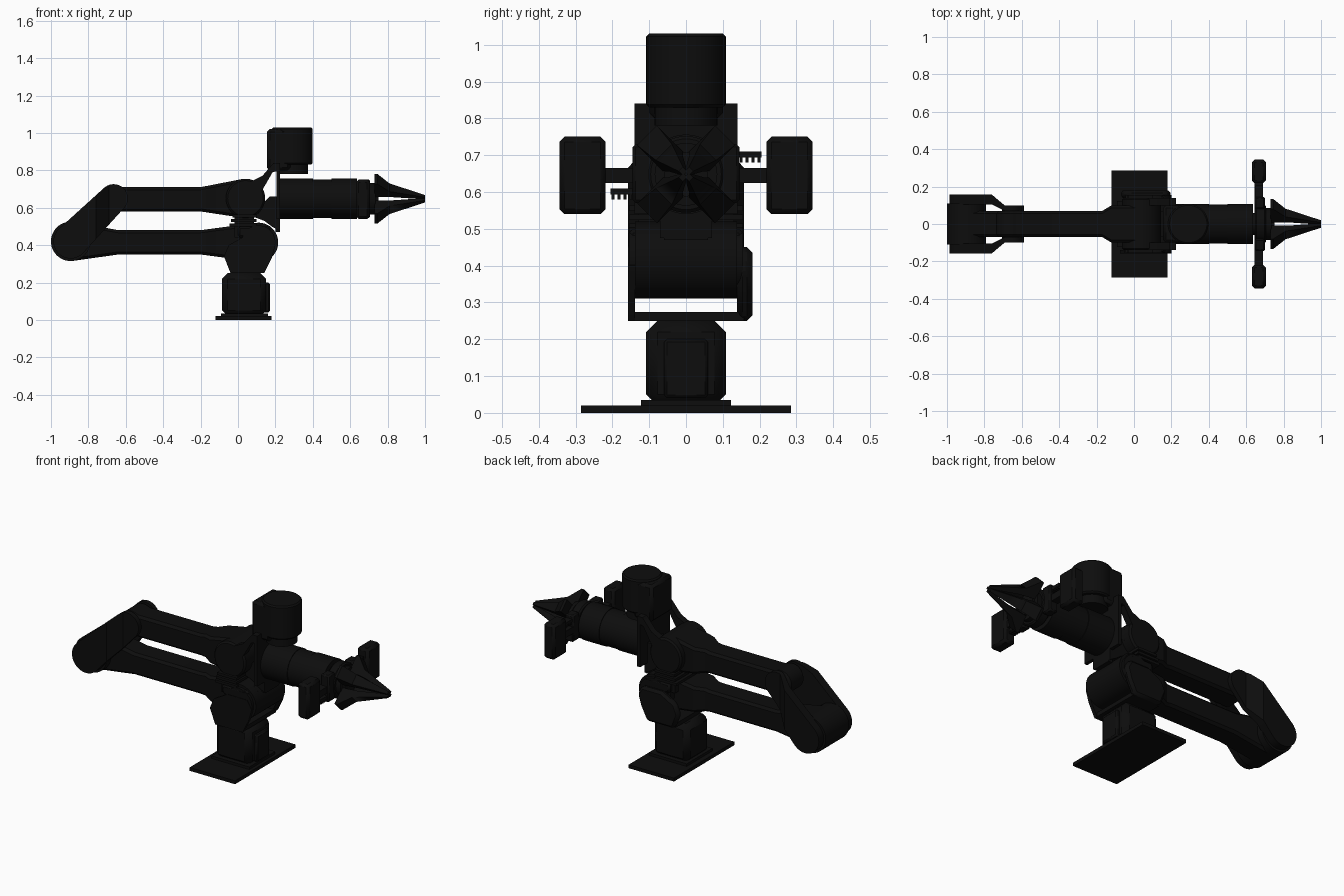
import bpy, bmesh, math
from mathutils import Matrix

old = bpy.data.objects.get("Cube")
if old:
    bpy.data.objects.remove(old, do_unlink=True)

black = bpy.data.materials.new("matte_black")
black.use_nodes = True
COL = (0.004, 0.004, 0.004, 1)
black.diffuse_color = COL
bsdf = next(n for n in black.node_tree.nodes if n.type == 'BSDF_PRINCIPLED')
bsdf.inputs["Base Color"].default_value = COL
bsdf.inputs["Roughness"].default_value = 0.7


def finish(name, bm, bevel=0):
    bmesh.ops.recalc_face_normals(bm, faces=bm.faces)
    me = bpy.data.meshes.new(name)
    bm.to_mesh(me)
    bm.free()
    ob = bpy.data.objects.new(name, me)
    bpy.context.collection.objects.link(ob)
    me.materials.append(black)
    bpy.ops.object.select_all(action='DESELECT')
    ob.select_set(True)
    bpy.context.view_layer.objects.active = ob
    bpy.ops.object.shade_smooth_by_angle(angle=math.radians(30))
    if bevel:
        m = ob.modifiers.new("bevel", 'BEVEL')
        m.width, m.segments, m.limit_method = bevel, 1, 'ANGLE'
        m.angle_limit = math.radians(35)
    return ob


def box(name, x, y, z, bevel=0):
    bm = bmesh.new()
    bmesh.ops.create_cube(bm, size=1)
    for v in bm.verts:
        for i, r in enumerate((x, y, z)):
            v.co[i] = r[0] if v.co[i] < 0 else r[1]
    return finish(name, bm, bevel)


def cyl(name, axis, lo, hi, centre, r, bevel=0, r2=None):
    """Cylinder along an axis; centre gives the other two coordinates in order."""
    bm = bmesh.new()
    bmesh.ops.create_cone(bm, cap_ends=True, segments=48, radius1=r,
                          radius2=r if r2 is None else r2, depth=hi - lo)
    rot = {'x': Matrix.Rotation(math.pi / 2, 4, 'Y'),
           'y': Matrix.Rotation(-math.pi / 2, 4, 'X'), 'z': Matrix()}[axis]
    mid = list(centre)
    mid.insert('xyz'.index(axis), (lo + hi) / 2)
    bm.transform(Matrix.Translation(mid) @ rot)
    return finish(name, bm, bevel)


def prism(name, pts, lo, hi, bevel=0, cuts=(), shape=None):
    """Side profile (x, z) extruded across y; shape(x) gives new (lo, hi)."""
    bm = bmesh.new()
    f = bm.faces.new([bm.verts.new((x, lo, z)) for x, z in pts])
    ext = bmesh.ops.extrude_face_region(bm, geom=[f])
    for v in ext["geom"]:
        if isinstance(v, bmesh.types.BMVert):
            v.co.y = hi
    for c in cuts:
        bmesh.ops.bisect_plane(bm, geom=bm.verts[:] + bm.edges[:] + bm.faces[:],
                               plane_co=(c, 0, 0), plane_no=(1, 0, 0))
    if shape:
        mid = (lo + hi) / 2
        for v in bm.verts:
            a, b = shape(v.co.x)
            v.co.y = a if v.co.y < mid else b
    return finish(name, bm, bevel)


def arc(c, r, a0, a1, n=20):
    return [(c[0] + r * math.cos(math.radians(a0 + (a1 - a0) * i / n)),
             c[1] + r * math.sin(math.radians(a0 + (a1 - a0) * i / n))) for i in range(n + 1)]


def ramp(x, x0, x1, a, b):
    t = min(1, max(0, (x - x0) / (x1 - x0)))
    return a + (b - a) * t


SHOULDER, ELBOW, KNUCKLE, WRIST = (0.11, 0.415), (-0.895, 0.42), (-0.665, 0.65), (0.04, 0.65)
AXIS = (0, 0.648)   # wrist axis in y, z

# Base and pedestal
box("base_plate", (-0.12, 0.18), (-0.285, 0.285), (0, 0.02))
box("pedestal_flange", (-0.09, 0.16), (-0.122, 0.122), (0.02, 0.035))
box("pedestal", (-0.085, 0.15), (-0.108, 0.108), (0.02, 0.25), 0.03)
box("pedestal_panel", (0.13, 0.17), (-0.06, 0.06), (0.04, 0.2), 0.008)

# Shoulder yoke
box("yoke_floor", (-0.04, 0.14), (-0.158, 0.158), (0.25, 0.274))
yoke = [(-0.04, 0.25), (0.14, 0.25), (0.18, 0.33), (0.2, 0.4), (0.17, 0.45),
        (0.04, 0.45), (-0.05, 0.4), (-0.075, 0.34)]
prism("yoke_right_plate", yoke, -0.158, -0.138)
prism("yoke_left_plate", yoke, 0.138, 0.18, 0.015)

# Lower and upper arm beams
def arm_width(x):
    w = ramp(x, -0.17, -0.12, 0.07, 0.1)
    return -w, w

CUTS = (-0.17, -0.12)
prism("lower_arm", arc(ELBOW, 0.105, 82, 278) + [(-0.64, 0.35), (-0.2, 0.35)]
      + arc(SHOULDER, 0.105, -97, 97) + [(-0.2, 0.48), (-0.64, 0.48)],
      -0.07, 0.07, 0.014, CUTS, arm_width)
prism("upper_arm", arc(KNUCKLE, 0.072, 70, 290) + [(-0.62, 0.58), (-0.2, 0.58)]
      + arc(WRIST, 0.105, -97, 97) + [(-0.2, 0.71), (-0.62, 0.71)],
      -0.07, 0.07, 0.014, CUTS, arm_width)

# Pivot hubs
cyl("shoulder_hub", 'y', -0.138, 0.138, SHOULDER, 0.105)
cyl("shoulder_cap", 'y', -0.155, 0.155, SHOULDER, 0.09)
cyl("elbow_hub", 'y', -0.11, 0.11, ELBOW, 0.105)
cyl("upper_hub", 'y', -0.14, 0.14, WRIST, 0.105, 0.01)
cyl("knuckle_pin", 'y', -0.098, 0.098, KNUCKLE, 0.04)

# Elbow fork, two cranked plates
ang = math.degrees(math.atan2(KNUCKLE[1] - ELBOW[1], KNUCKLE[0] - ELBOW[0]))
fork = arc(ELBOW, 0.092, ang + 90, ang + 270) + arc(KNUCKLE, 0.076, ang - 90, ang + 90)
for side, s in (("right", -1), ("left", 1)):
    def crank(x, s=s):
        a = ramp(x, -0.76, -0.69, 0.105, 0.07) * s
        b = ramp(x, -0.76, -0.69, 0.157, 0.098) * s
        return min(a, b), max(a, b)
    prism("elbow_fork_" + side, fork, *sorted((0.1 * s, 0.15 * s)),
          0, (-0.76, -0.69), crank)

# Ribbed block between the two hubs
box("hub_bridge", (-0.02, 0.085), (-0.13, 0.13), (0.44, 0.6))
for i in range(3):
    z = 0.5 + i * 0.024
    box(f"bridge_rib_{i + 1}", (-0.045 + i * 0.008, 0.1), (-0.155, 0.155), (z, z + 0.015))
box("bridge_housing", (0.0, 0.17), (-0.156, 0.156), (0.44, 0.5), 0.012)

# Wrist bracket
box("wrist_plate", (0.205, 0.225), (-0.14, 0.14), (0.54, 0.82))
box("wrist_plate_foot", (0.2, 0.225), (-0.06, 0.06), (0.47, 0.56))
upper_strut = [(0.07, 0.74), (0.12, 0.68), (0.145, 0.72), (0.185, 0.79), (0.225, 0.8),
               (0.225, 0.84), (0.19, 0.84), (0.13, 0.77)]
lower_strut = [(0.06, 0.56), (0.14, 0.53), (0.18, 0.5), (0.225, 0.475), (0.225, 0.66),
               (0.17, 0.66), (0.13, 0.62)]
for side, s in (("right", -1), ("left", 1)):
    prism("upper_strut_" + side, upper_strut, *sorted((0.1 * s, 0.14 * s)))
prism("lower_strut", lower_strut, -0.07, 0.07)

# Motor above the wrist
cyl("wrist_motor", 'z', 0.83, 1.03, (0.29, 0), 0.108, 0.008)
cyl("motor_neck", 'z', 0.78, 0.83, (0.29, 0), 0.085)
box("motor_housing", (0.155, 0.28), (-0.1, 0.1), (0.8, 1.02), 0.015)

# Wrist barrel
cyl("wrist_barrel_rear", 'x', 0.22, 0.4, AXIS, 0.108)
cyl("wrist_barrel_middle", 'x', 0.4, 0.5, AXIS, 0.104)
cyl("wrist_barrel_front", 'x', 0.5, 0.635, AXIS, 0.108)
cyl("wrist_core", 'x', 0.62, 0.75, AXIS, 0.06)
cyl("tool_ring", 'x', 0.648, 0.705, AXIS, 0.104, 0.008)
cyl("tool_collar", 'x', 0.7, 0.735, AXIS, 0.085)

# Side rods, blocks and toothed racks
for side, s in (("right", -1), ("left", 1)):
    box("side_rod_" + side, (0.645, 0.69), sorted((0.05 * s, 0.24 * s)), (0.625, 0.665))
    box("rod_bracket_" + side, (0.645, 0.7), sorted((0.08 * s, 0.145 * s)), (0.57, 0.73), 0.008)
    b = box("side_block_" + side, (0.63, 0.705), sorted((0.218 * s, 0.344 * s)),
            (0.54, 0.75), 0.014)
    z = AXIS[1] + 0.05 * s
    box("rack_" + side, (0.65, 0.69), sorted((0.1 * s, 0.205 * s)), (z - 0.005, z + 0.012))
    for i in range(4):
        y = s * (0.15 + i * 0.016)
        box(f"rack_tooth_{side}_{i + 1}", (0.65, 0.69), (y - 0.004, y + 0.004),
            (z - 0.018, z))

# Four converging gripper claws
claw = [(0.73, 0.15), (0.745, 0.15), (0.81, 0.085), (1.0, 0.02), (1.0, 0.003),
        (0.83, 0.04), (0.74, 0.05), (0.73, 0.05)]

def claw_width(x):
    w = ramp(x, 0.75, 1.0, 0.038, 0.008)
    return -w, w

for i in range(4):
    ob = prism(f"claw_{i + 1}", claw, -0.03, 0.03, 0, (0.81, 0.9), claw_width)
    ob.data.transform(Matrix.Translation((0, *AXIS))
                      @ Matrix.Rotation(math.radians(45 + 90 * i), 4, 'X'))
